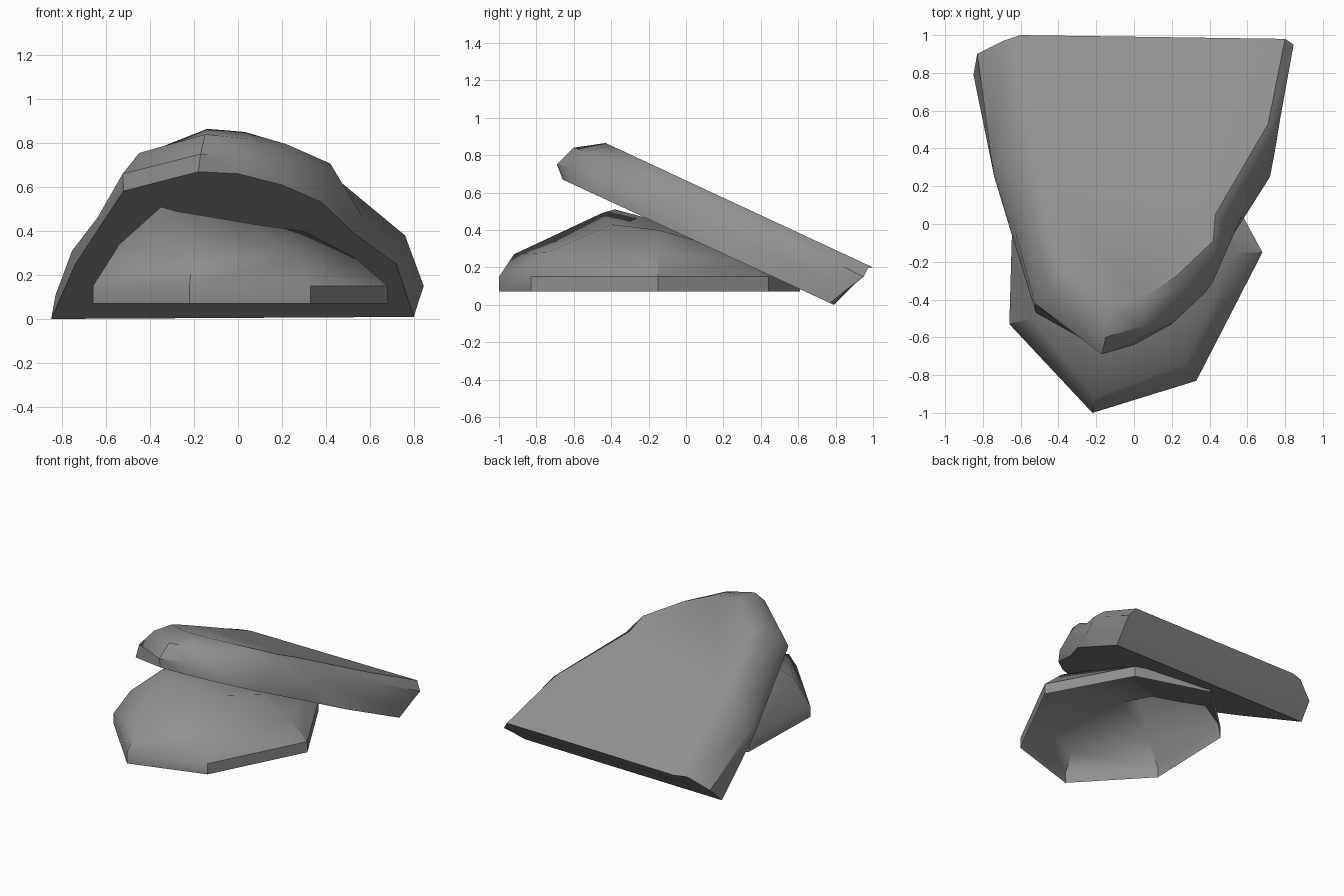
import bpy, bmesh, math

if "Cube" in bpy.data.objects:
    bpy.data.objects.remove(bpy.data.objects["Cube"])

stone = bpy.data.materials.new("warm_grey_stone")
stone.diffuse_color = (0.29, 0.275, 0.275, 1)
stone.use_nodes = True
stone.node_tree.nodes["Principled BSDF"].inputs["Base Color"].default_value = stone.diffuse_color


def ringed_rock(name, rings, cap_bottom):
    """Join stacked rings of points (top to bottom) into a rock."""
    bm = bmesh.new()
    loops = [[bm.verts.new(p) for p in ring] for ring in rings]
    n = len(loops[0])
    for up, low in zip(loops, loops[1:]):
        for i in range(n):
            j = (i + 1) % n
            bm.faces.new((up[i], low[i], low[j], up[j]))
    bm.faces.new(loops[0])
    if cap_bottom:
        bm.faces.new(loops[-1][::-1])
    bmesh.ops.recalc_face_normals(bm, faces=bm.faces)
    me = bpy.data.meshes.new(name)
    bm.to_mesh(me)
    bm.free()
    me.materials.append(stone)
    ob = bpy.data.objects.new(name, me)
    bpy.context.collection.objects.link(ob)
    bpy.ops.object.select_all(action='DESELECT')
    ob.select_set(True)
    bpy.context.view_layer.objects.active = ob
    bpy.ops.object.shade_smooth_by_angle(angle=math.radians(38))
    return ob


# Leaning slab: flat sloping top and underside, rough chipped rim between
top_xy = [(-.6, 1), (-.5, .3), (-.45, 0), (-.4, -.21), (-.14, -.43), (.03, -.4),
          (.22, -.28), (.42, -.09), (.43, .05), (.71, .53), (.8, .98)]
upper_rim = [(-.69, .97, .2), (-.61, .3, .49), (-.53, -.05, .64), (-.45, -.35, .755),
             (-.15, -.6, .84), (.04, -.54, .82), (.25, -.35, .765), (.43, -.15, .69),
             (.47, .04, .62), (.76, .48, .38), (.845, .95, .15)]
lower_rim = [(-.83, .9, .11), (-.755, .34, .31), (-.64, 0, .46), (-.525, -.42, .66),
             (-.17, -.69, .75), (.02, -.61, .74), (.21, -.52, .68), (.42, -.3, .58),
             (.57, .04, .46), (.745, .38, .3), (.825, .87, .09)]
under_xy = [(-.85, .79), (-.74, .25), (-.64, -.08), (-.52, -.47), (-.18, -.66), (0, -.64),
            (.2, -.53), (.38, -.36), (.53, -.05), (.72, .25), (.8, .77)]
ringed_rock("leaning_slab", [
    [(x, y, .665 - .465 * y) for x, y in top_xy],
    upper_rim,
    lower_rim,
    [(x, y, .365 - .462 * y) for x, y in under_xy],
], True)

# Base boulder: low faceted dome with an open underside
foot = [(.68, -.15), (.33, -.83), (-.22, -1), (-.66, -.53),
        (-.64, .17), (-.18, .61), (.36, .44)]
shoulder = [(.53, -.15, .28), (.27, -.74, .28), (-.21, -.92, .27), (-.54, -.5, .34),
            (-.52, .12, .33), (-.15, .47, .17), (.3, .35, .22)]
crown = [(.3, -.15, .4), (.08, -.4, .43), (-.28, -.45, .49), (-.35, -.38, .51),
         (-.35, -.12, .44), (-.12, .05, .36), (.2, .03, .35)]
ringed_rock("base_boulder", [
    crown,
    shoulder,
    [(x, y, .15) for x, y in foot],
    [(x, y, .07) for x, y in foot],
], False)
